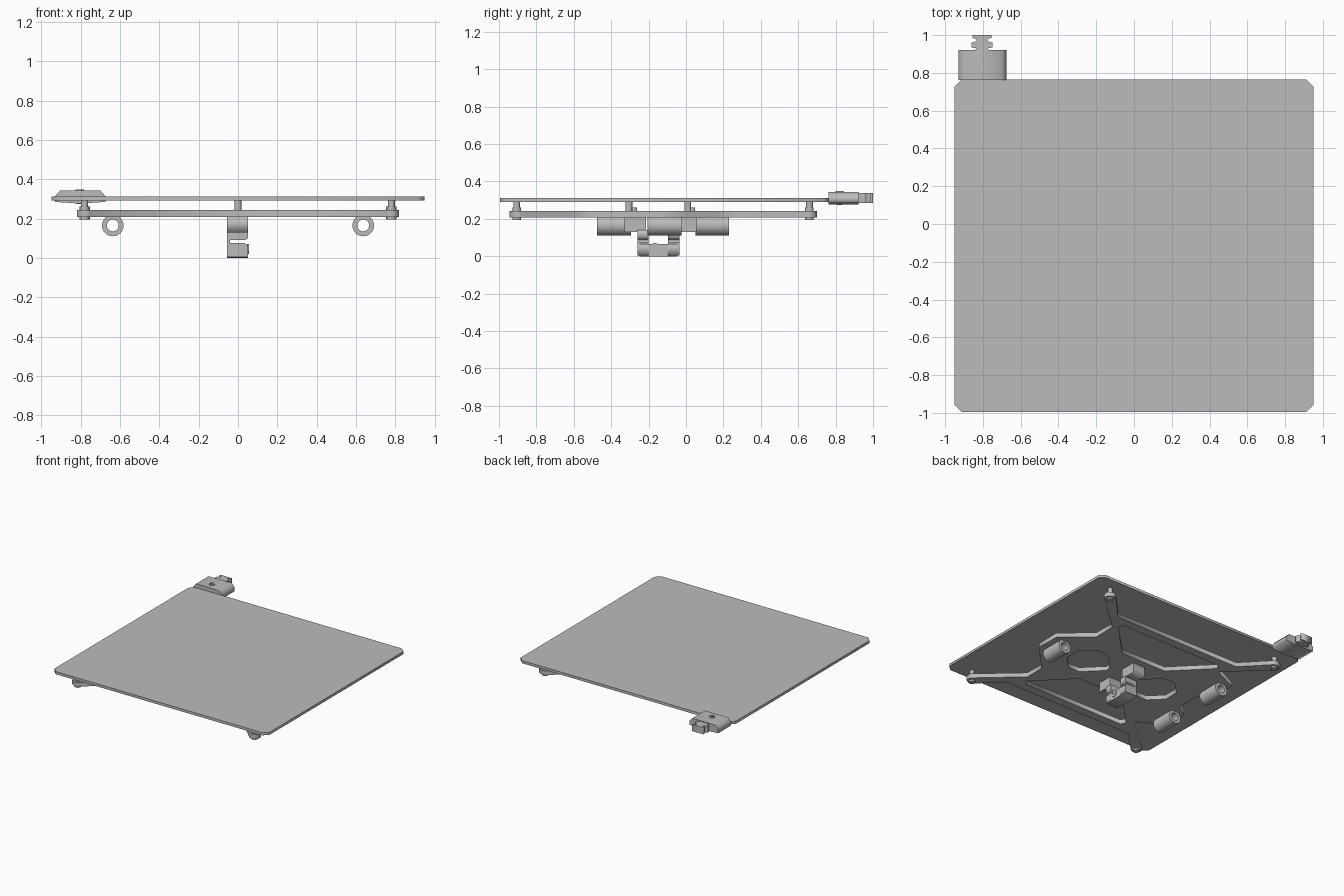
import bpy, math
from mathutils import Matrix, Vector

if "Cube" in bpy.data.objects:
    bpy.data.objects.remove(bpy.data.objects["Cube"])

gray = bpy.data.materials.new("plain_gray")
gray.use_nodes = True
color = (0.5, 0.5, 0.5, 1)
gray.diffuse_color = color
gray.node_tree.nodes["Principled BSDF"].inputs["Base Color"].default_value = color

# Rotations that send a flat outline (u, v) and its depth to model axes
FLAT = Matrix.Identity(4)                                  # u=x v=y depth=z
FRONT = Matrix(((1, 0, 0, 0), (0, 0, -1, 0), (0, 1, 0, 0), (0, 0, 0, 1)))  # u=x v=z
SIDE = Matrix(((0, 0, 1, 0), (1, 0, 0, 0), (0, 1, 0, 0), (0, 0, 0, 1)))    # u=y v=z


def circle(u, v, r, n=24):
    return [(u + r * math.cos(math.tau * i / n), v + r * math.sin(math.tau * i / n)) for i in range(n)]


def rect(u0, u1, v0, v1, c=0):
    """Rectangle with optional chamfered corners."""
    if not c:
        return [(u0, v0), (u1, v0), (u1, v1), (u0, v1)]
    return [(u0 + c, v0), (u1 - c, v0), (u1, v0 + c), (u1, v1 - c),
            (u1 - c, v1), (u0 + c, v1), (u0, v1 - c), (u0, v0 + c)]


def prism(name, loops, lo, hi, frame=FLAT, smooth=False):
    """Extrude an outline (first loop) with holes (other loops) between two depths."""
    curve = bpy.data.curves.new(name, "CURVE")
    curve.dimensions, curve.fill_mode = "2D", "BOTH"
    curve.extrude = (hi - lo) / 2
    for pts in loops:
        spline = curve.splines.new("POLY")
        spline.points.add(len(pts) - 1)
        for p, (u, v) in zip(spline.points, pts):
            p.co = (u, v, 0, 1)
        spline.use_cyclic_u = True
    temp = bpy.data.objects.new(name + "_temp", curve)
    bpy.context.collection.objects.link(temp)
    graph = bpy.context.evaluated_depsgraph_get()
    mesh = bpy.data.meshes.new_from_object(temp.evaluated_get(graph))
    bpy.data.objects.remove(temp)
    bpy.data.curves.remove(curve)
    mid = (lo + hi) / 2
    mesh.transform(frame @ Matrix.Translation(Vector((0, 0, -mid if frame is FRONT else mid))))
    mesh.name = name
    mesh.materials.clear()
    mesh.materials.append(gray)
    obj = bpy.data.objects.new(name, mesh)
    bpy.context.collection.objects.link(obj)
    if smooth:
        bpy.context.view_layer.objects.active = obj
        obj.select_set(True)
        bpy.ops.object.shade_smooth_by_angle(angle=math.radians(35))
        obj.select_set(False)
    return obj


def flip(pts):
    return [(-u, v) for u, v in reversed(pts)]


# Heated plate
prism("bed_plate", [rect(-0.95, 0.95, -0.995, 0.765, 0.037)], 0.291, 0.312)

# Carriage: X-shaped frame with four arms, side wings and lightening holes
front_arm = [(0.58, -0.76), (0.755, -0.935), (0.78, -0.945), (0.82, -0.92), (0.82, -0.88)]
back_arm = [(0.82, 0.64), (0.82, 0.68), (0.78, 0.70), (0.75, 0.69), (0.56, 0.49)]
wing_left = [(0.51, -0.60), (0.51, -0.44), (0.72, -0.22), (0.72, -0.02), (0.5, 0.17), (0.5, 0.35)]
wings_right = [(-0.51, 0.35), (-0.72, 0.25), (-0.72, 0.05), (-0.62, -0.02), (-0.62, -0.22),
               (-0.72, -0.29), (-0.72, -0.48), (-0.51, -0.60)]
outline = front_arm + wing_left + back_arm + flip(back_arm) + wings_right + flip(front_arm)
back_hole = [(0.2, 0.107), (0.47, 0.38), (0.45, 0.42), (-0.45, 0.42), (-0.47, 0.38), (-0.2, 0.107)]
front_hole = [(u, -0.27 - v) for u, v in back_hole]
side_hole = [(0.13, -0.12), (0.13, -0.16), (0.27, -0.3), (0.37, -0.3), (0.47, -0.2),
             (0.47, -0.08), (0.37, 0.02), (0.27, 0.02)]
prism("carriage_frame", [outline, back_hole, front_hole, side_hole, flip(side_hole)], 0.208, 0.243)

# Spacers and bolts between carriage and plate
posts = [(s * 0.78, y) for s in (-1, 1) for y in (-0.905, 0.66)] + [(0, -0.305), (0, 0.01)]
for i, (x, y) in enumerate(posts):
    prism(f"spacer_{i}", [circle(x, y, 0.018)], 0.24, 0.295, smooth=True)
    if x:
        prism(f"bolt_nut_{i}", [circle(x, y, 0.026, 6)], 0.195, 0.262)
for i, y in enumerate((-0.275, 0.035)):
    prism(f"holder_screw_{i}", [circle(0, y, 0.014)], 0.21, 0.262, smooth=True)

# Linear bearings hanging below the wings
for i, (x, y) in enumerate([(0.637, -0.115), (-0.637, -0.385), (-0.637, 0.14)]):
    prism(f"bearing_{i}", [circle(x, 0.165, 0.055, 32), circle(x, 0.165, 0.03, 32)],
          y - 0.09, y + 0.09, FRONT, True)

# Belt holder: two mounting feet and a clamp body with belt slots
prism("holder_front_foot", [rect(-0.33, -0.215, 0.13, 0.21)], -0.055, 0.05, SIDE)
prism("holder_back_foot", [rect(-0.075, 0.055, 0.13, 0.21)], -0.055, 0.05, SIDE)
clamp = [(-0.055, 0.005), (0.05, 0.005), (0.05, 0.06), (0.035, 0.075), (-0.04, 0.075),
         (-0.04, 0.09), (0.035, 0.09), (0.05, 0.1), (0.05, 0.14), (-0.055, 0.14)]
for i, (y0, y1) in enumerate([(-0.26, -0.2), (-0.095, -0.035)]):
    prism(f"belt_clamp_{i}", [clamp], y0, y1, FRONT)
prism("clamp_bridge", [rect(-0.26, -0.035, 0, 0.065, 0.012)], -0.055, 0.05, SIDE)
prism("clamp_screw", [circle(-0.165, 0.045, 0.026), circle(-0.165, 0.045, 0.012, 6)], 0.045, 0.056, SIDE)
prism("clamp_screw_core", [circle(-0.165, 0.045, 0.016)], 0.04, 0.052, SIDE)

# Cable cover at the back corner with strain-relief neck
cover = [(-0.93, 0.285), (-0.83, 0.278), (-0.78, 0.278), (-0.675, 0.285), (-0.675, 0.315),
         (-0.70, 0.343), (-0.905, 0.343), (-0.93, 0.315)]
prism("cable_cover", [cover], 0.762, 0.922, FRONT)
neck = [(-0.765, 0.92), (-0.775, 0.93), (-0.75, 0.935), (-0.75, 0.96), (-0.775, 0.968),
        (-0.775, 0.98), (-0.755, 0.985), (-0.755, 1.0)]
neck_mirror = [(-1.61 - u, v) for u, v in reversed(neck)]
prism("cable_neck", [neck + neck_mirror], 0.285, 0.338)
prism("cover_screw", [circle(-0.805, 0.82, 0.022), circle(-0.805, 0.82, 0.01, 6)], 0.34, 0.349, smooth=True)
prism("cover_screw_bottom", [circle(-0.805, 0.82, 0.016, 6)], 0.274, 0.28)
